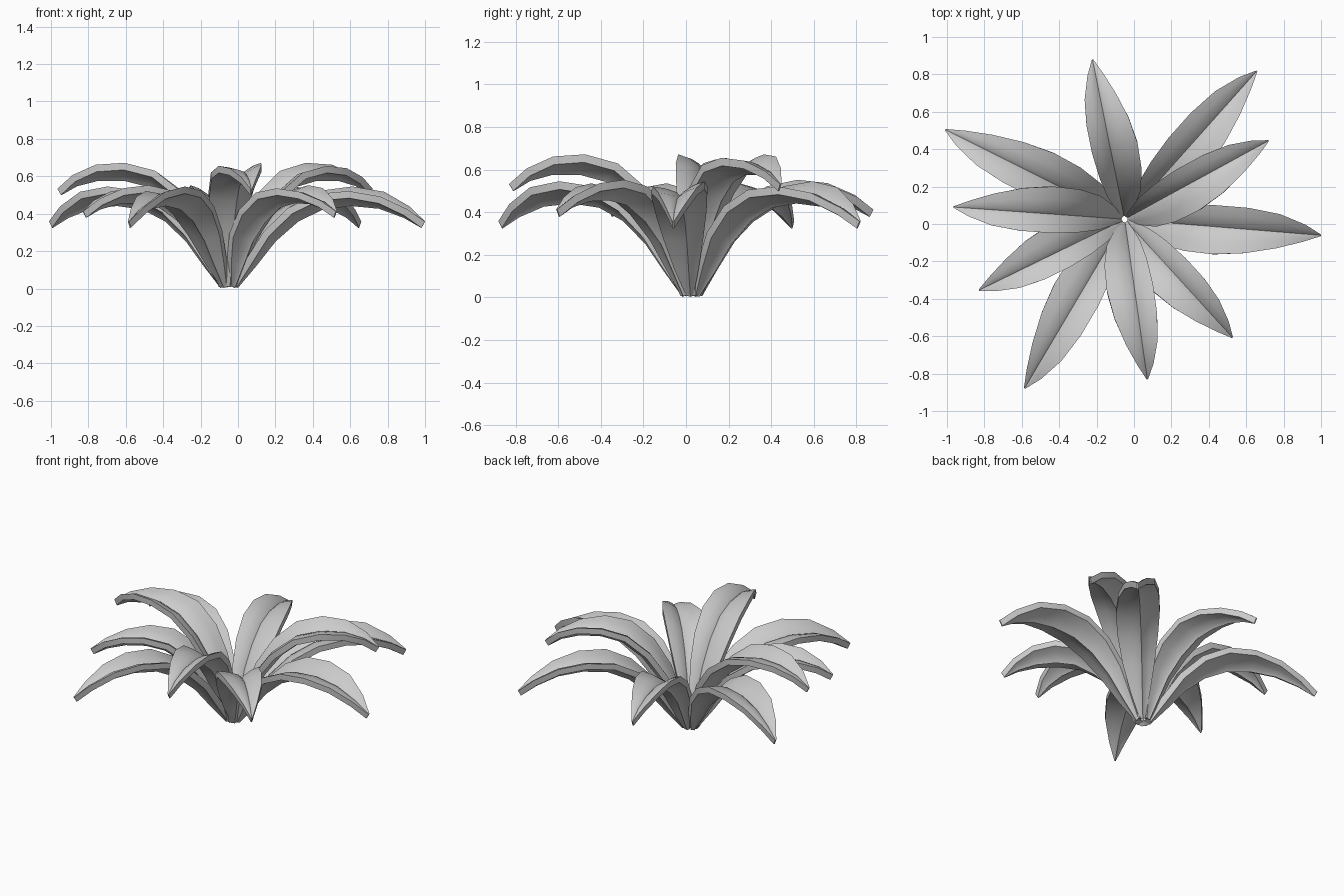
import bpy, bmesh
from math import radians
from mathutils import Vector

if "Cube" in bpy.data.objects:
    bpy.data.objects.remove(bpy.data.objects["Cube"])

CENTRE = Vector((-0.05, 0.025, 0))
HALF_THICK = .019

# Midrib profiles (distance out, height) for the three tiers of leaves
LOW = [(.0, .015), (.10, .13), (.21, .265), (.34, .375), (.48, .44), (.64, .46), (.80, .445), (.94, .395), (1.04, .34)]
MID = [(.0, .015), (.07, .13), (.15, .26), (.26, .37), (.39, .45), (.52, .475), (.65, .47), (.77, .44), (.86, .395)]
HIGH = [(.0, .015), (.07, .18), (.15, .33), (.26, .465), (.39, .56), (.53, .595), (.67, .595), (.79, .565), (.88, .515)]
# Horizontal half widths of the steep and the flat side, base to tip
STEEP_W = [.014, .045, .075, .10, .115, .115, .095, .05, .004]
FLAT_W = [.020, .07, .115, .142, .148, .128, .088, .042, .004]
# Cross-section: sideways fraction, lift as fraction of the half width
SECTION = [(1, .58), (.55, .42), (.14, .15), (0, 0), (-.14, .13), (-.55, .26), (-1, .33)]

LEAVES = [
    (.99, -.06, LOW), (.65, .81, LOW), (-1.0, .50, LOW), (-.58, -.87, LOW),
    (-.22, .87, MID), (-.82, -.35, MID), (.52, -.60, MID),
    (.71, .44, HIGH), (-.955, .09, HIGH), (.07, -.82, HIGH),
]


def make_leaf(name, tx, ty, profile):
    out = Vector((tx, ty, 0)) - CENTRE
    length = out.length
    out.normalize()
    side = Vector((-out.y, out.x, 0))
    up = Vector((0, 0, 1))
    r0 = 0.035
    scale = (length - r0) / profile[-1][0]
    narrow = 1.0 if profile is LOW else .88
    path = [CENTRE + out * (r0 + r * scale) + up * z for r, z in profile]
    n, m = len(path), len(SECTION)
    bm = bmesh.new()
    rings = []
    for i, p in enumerate(path):
        tangent = (path[min(i + 1, n - 1)] - path[max(i - 1, 0)]).normalized()
        normal = side.cross(tangent)
        if normal.z < 0:
            normal.negate()
        # closed ring: top of the folded blade, then its underside back again
        top, under = [], []
        for s, lift in SECTION:
            w = STEEP_W[i] * narrow if s > 0 else FLAT_W[i]
            q = p + side * s * w + normal * lift * w
            top.append(q + normal * HALF_THICK)
            under.append(q - normal * HALF_THICK)
        ring = top + under[::-1]
        for q in ring:
            q.z = max(q.z, 0)  # base rests on the ground
        rings.append([bm.verts.new(q) for q in ring])
    k = 2 * m
    for a, b in zip(rings, rings[1:]):
        for j in range(k):
            bm.faces.new((a[j], a[(j + 1) % k], b[(j + 1) % k], b[j]))
    # end caps as quad strips
    for ring in (rings[0], rings[-1]):
        for j in range(m - 1):
            bm.faces.new((ring[j], ring[j + 1], ring[k - 2 - j], ring[k - 1 - j]))
    bmesh.ops.recalc_face_normals(bm, faces=bm.faces)
    mesh = bpy.data.meshes.new(name)
    bm.to_mesh(mesh)
    bm.free()
    ob = bpy.data.objects.new(name, mesh)
    bpy.context.collection.objects.link(ob)
    bpy.ops.object.select_all(action='DESELECT')
    ob.select_set(True)
    bpy.context.view_layer.objects.active = ob
    bpy.ops.object.shade_smooth_by_angle(angle=radians(30))


for k, (tx, ty, prof) in enumerate(LEAVES):
    make_leaf(f"leaf_{k + 1}", tx, ty, prof)
